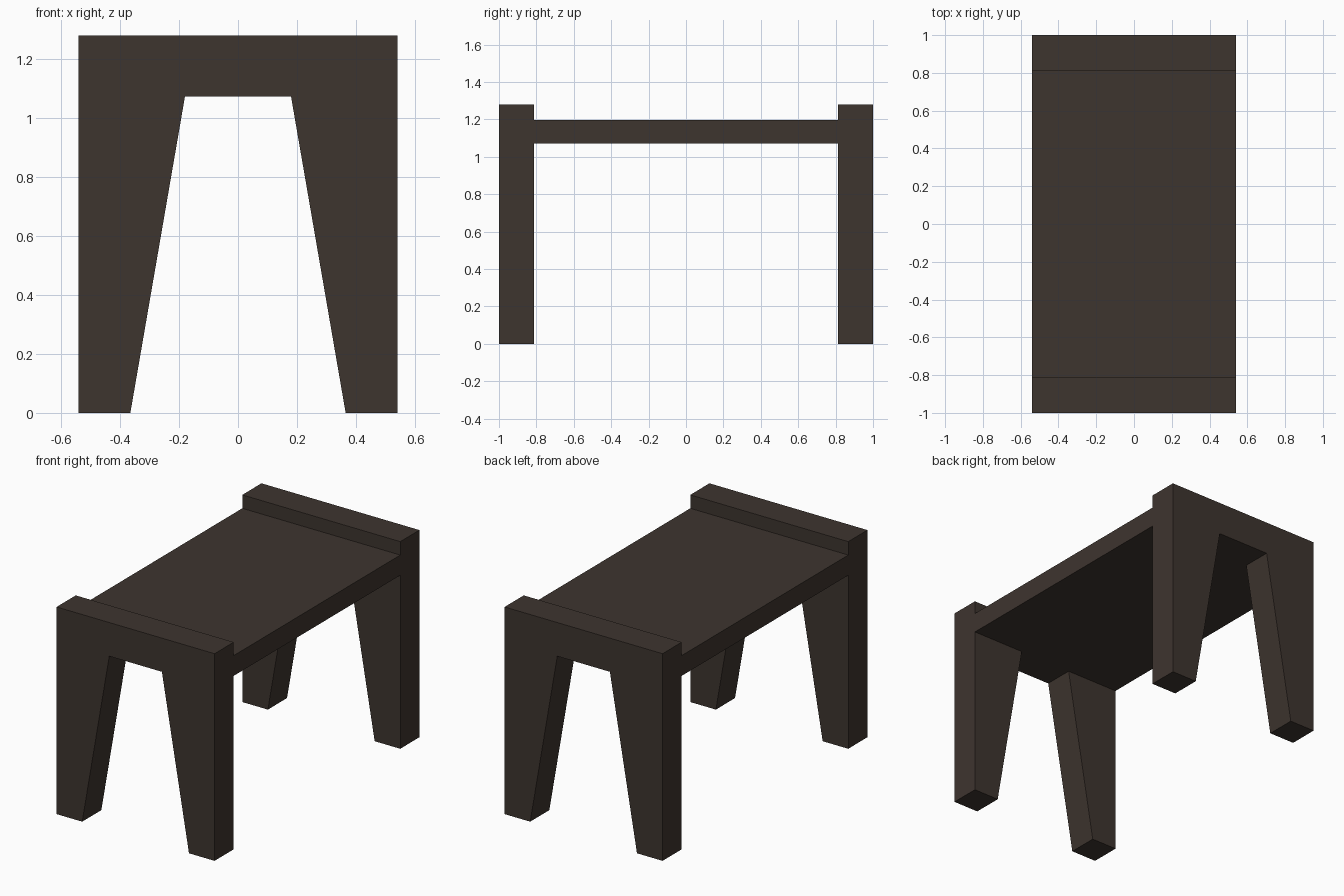
import bpy, bmesh

if "Cube" in bpy.data.objects:
    bpy.data.objects.remove(bpy.data.objects["Cube"])

wood = bpy.data.materials.new("dark brown wood")
wood.diffuse_color = (0.048, 0.035, 0.028, 1.0)
wood.use_nodes = True
wood.node_tree.nodes["Principled BSDF"].inputs["Base Color"].default_value = wood.diffuse_color

HALF_W, HEIGHT = 0.54, 1.28
PANEL_INNER, SEAT_LOW, SEAT_TOP = 0.813, 1.072, 1.197


def extrude_profile(name, profile, y0, y1):
    """Extrude an x-z outline from y0 to y1 into a solid."""
    bm = bmesh.new()
    face = bm.faces.new([bm.verts.new((x, y0, z)) for x, z in profile])
    result = bmesh.ops.extrude_face_region(bm, geom=[face])
    verts = [v for v in result["geom"] if isinstance(v, bmesh.types.BMVert)]
    bmesh.ops.translate(bm, verts=verts, vec=(0, y1 - y0, 0))
    bmesh.ops.recalc_face_normals(bm, faces=bm.faces)
    mesh = bpy.data.meshes.new(name)
    bm.to_mesh(mesh)
    bm.free()
    mesh.materials.append(wood)
    obj = bpy.data.objects.new(name, mesh)
    bpy.context.collection.objects.link(obj)
    return obj


# End panels: two tapered legs joined by a top rail, outline mirrored in x
right_half = [(0.18, SEAT_LOW), (0.365, 0), (HALF_W, 0), (HALF_W, HEIGHT)]
outline = right_half + [(-x, z) for x, z in reversed(right_half)]
extrude_profile("front_leg_panel", outline, -1.0, -PANEL_INNER)
extrude_profile("back_leg_panel", outline, PANEL_INNER, 1.0)

# Seat: flat board between the panels
board = [(-HALF_W, SEAT_LOW), (HALF_W, SEAT_LOW), (HALF_W, SEAT_TOP), (-HALF_W, SEAT_TOP)]
extrude_profile("seat", board, -PANEL_INNER, PANEL_INNER)
